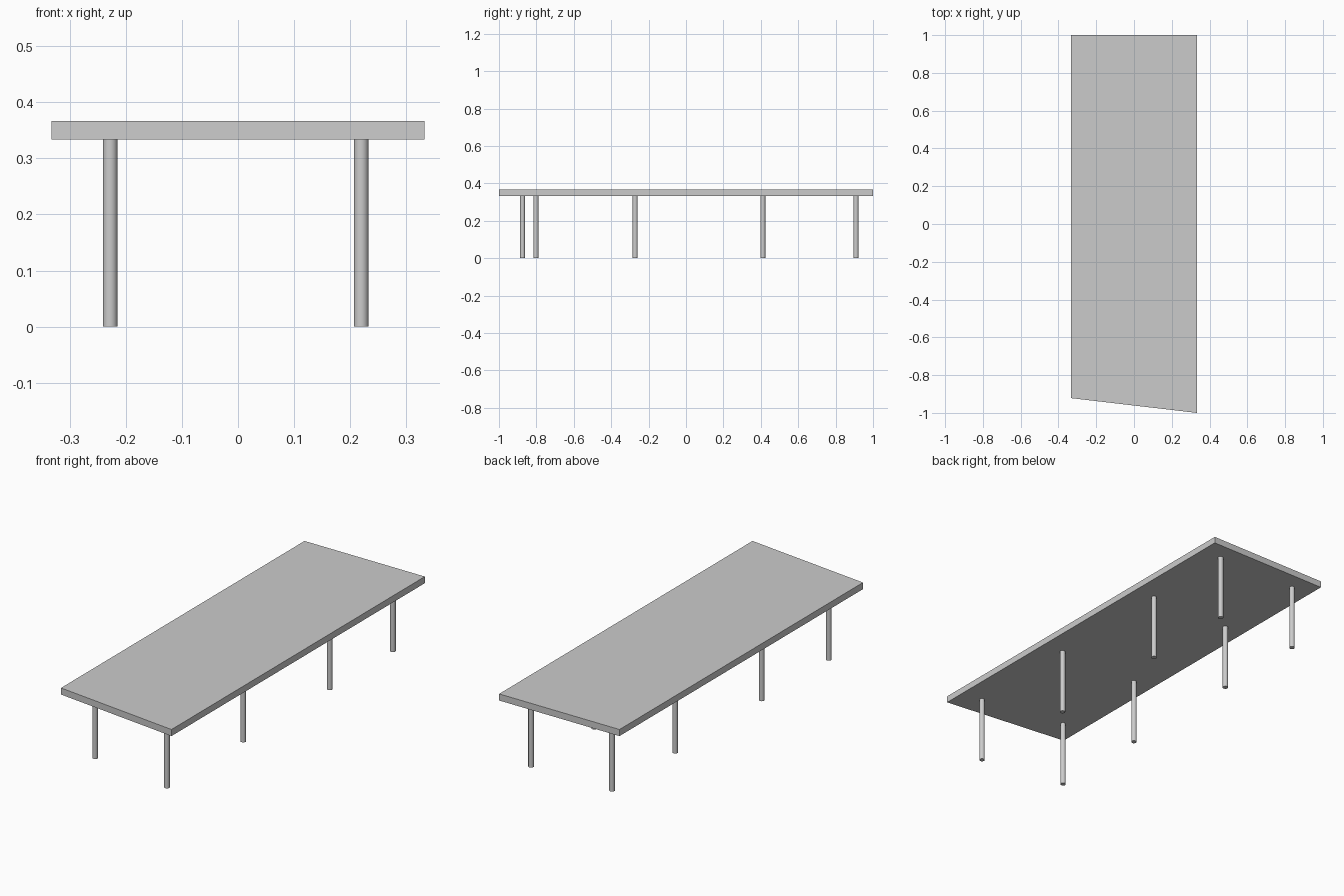
import bpy, bmesh
from math import radians

if "Cube" in bpy.data.objects:
    bpy.data.objects.remove(bpy.data.objects["Cube"])

TOP, UNDER = 0.3667, 0.3337
HALF_W = 0.3325
LEG_R = 0.013

# Table top: plank outline with a slanted front edge, extruded upward
outline = [(-HALF_W, -0.922), (HALF_W, -1.0), (HALF_W, 1.0), (-HALF_W, 1.0)]
bm = bmesh.new()
face = bm.faces.new([bm.verts.new((x, y, UNDER)) for x, y in outline])
ext = bmesh.ops.extrude_face_region(bm, geom=[face])
verts = [g for g in ext["geom"] if isinstance(g, bmesh.types.BMVert)]
bmesh.ops.translate(bm, verts=verts, vec=(0, 0, TOP - UNDER))
bmesh.ops.recalc_face_normals(bm, faces=bm.faces[:])
mesh = bpy.data.meshes.new("table_top")
bm.to_mesh(mesh)
bm.free()
bpy.context.collection.objects.link(bpy.data.objects.new("table_top", mesh))


def add_leg(name, x, y):
    bpy.ops.mesh.primitive_cylinder_add(vertices=32, radius=LEG_R, depth=UNDER,
                                        location=(x, y, UNDER / 2))
    bpy.context.object.name = name
    bpy.ops.object.shade_smooth_by_angle(angle=radians(30))


# Two rows of round legs; the front pair follows the slanted edge
rows = {"left": (-0.228, -0.802), "right": (0.2195, -0.874)}
for side, (x, front_y) in rows.items():
    for i, y in enumerate((front_y, -0.272, 0.411, 0.909)):
        add_leg(f"{side}_leg_{i + 1}", x, y)
